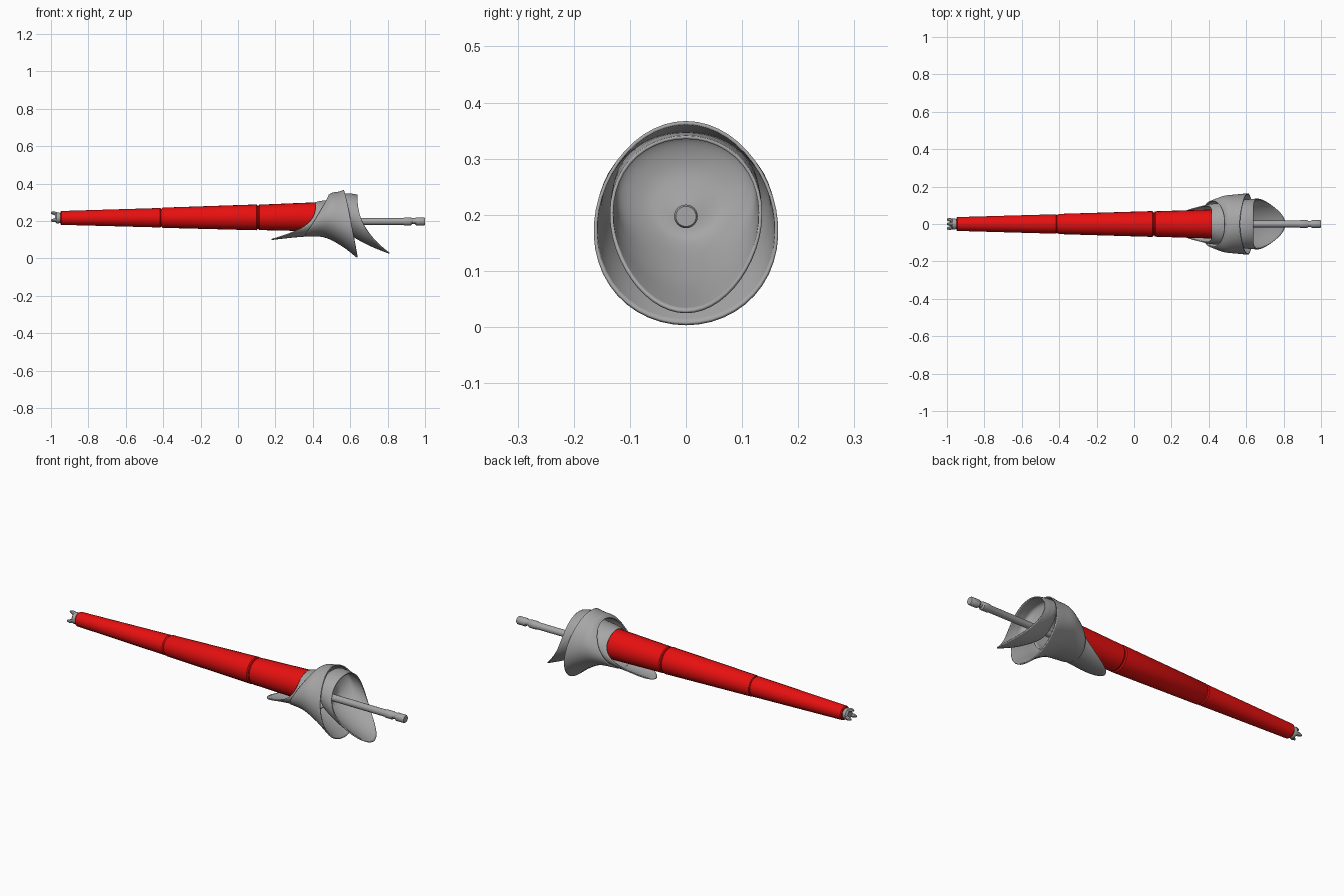
import bpy, bmesh, math

if "Cube" in bpy.data.objects:
    bpy.data.objects.remove(bpy.data.objects["Cube"])

def material(name, rgb):
    m = bpy.data.materials.new(name)
    m.diffuse_color = (*rgb, 1)
    m.use_nodes = True
    m.node_tree.nodes["Principled BSDF"].inputs["Base Color"].default_value = m.diffuse_color
    return m

RED = material("red_paint", (0.8, 0.005, 0.005))
GREY = material("grey_steel", (0.38, 0.38, 0.38))

def loft(name, rings, mat, caps=True, angle=35):
    """Skin a list of point rings; optionally close both ends."""
    bm = bmesh.new()
    rows = [[bm.verts.new(p) for p in r] for r in rings]
    n = len(rows[0])
    for a, b in zip(rows, rows[1:]):
        for i in range(n):
            j = (i + 1) % n
            bm.faces.new((a[i], a[j], b[j], b[i]))
    if caps:
        bm.faces.new(rows[0])
        bm.faces.new(rows[-1])
    bmesh.ops.recalc_face_normals(bm, faces=bm.faces)
    me = bpy.data.meshes.new(name)
    bm.to_mesh(me)
    bm.free()
    me.materials.append(mat)
    ob = bpy.data.objects.new(name, me)
    bpy.context.collection.objects.link(ob)
    bpy.context.view_layer.objects.active = ob
    ob.select_set(True)
    bpy.ops.object.shade_smooth_by_angle(angle=math.radians(angle))
    ob.select_set(False)
    return ob

def round_bar(name, profile, mat, n=24):
    """Turned part along x; profile is (x, radius, centre z)."""
    rings = [[(x, r * math.sin(2 * math.pi * i / n), z + r * math.cos(2 * math.pi * i / n))
              for i in range(n)] for x, r, z in profile]
    return loft(name, rings, mat)

def spline(rows, steps=6):
    """Smoothly interpolate the control rows."""
    out = []
    for k in range(len(rows) - 1):
        p0, p1, p2, p3 = (rows[max(0, min(len(rows) - 1, k + d))] for d in (-1, 0, 1, 2))
        for s in range(steps):
            t = s / steps
            out.append([0.5 * (2 * b + (c - a) * t + (2 * a - 5 * b + 4 * c - d) * t * t
                               + (3 * b - a - 3 * c + d) * t ** 3)
                        for a, b, c, d in zip(p0, p1, p2, p3)])
    return out + [list(rows[-1])]

def guard(name, rows, egg, thickness=0.006, n=48):
    """Flared sheet; rows are (x top, x bottom, z top, z bottom, half width, sweep power)."""
    rings = []
    for xt, xb, zt, zb, w, p in spline(rows):
        ring = []
        for i in range(n):
            a = 2 * math.pi * i / n
            t = (1 - math.cos(a)) / 2
            ring.append((xt + (xb - xt) * t ** p,
                         w * math.sin(a) * (1 + egg * math.cos(a)),
                         zt + (zb - zt) * t))
        rings.append(ring)
    ob = loft(name, rings, GREY, caps=False, angle=50)
    mod = ob.modifiers.new("thickness", 'SOLIDIFY')
    mod.thickness = thickness
    mod.offset = -1
    return ob

# Tapered shaft in three sections, with grooved joints
round_bar("shaft_front", [(-0.95, 0.033, 0.216), (-0.945, 0.037, 0.216), (-0.417, 0.052, 0.217),
                          (-0.412, 0.048, 0.217)], RED)
round_bar("shaft_middle", [(-0.408, 0.05, 0.217), (-0.402, 0.054, 0.217), (0.099, 0.069, 0.219),
                           (0.104, 0.064, 0.219)], RED)
round_bar("shaft_rear", [(0.109, 0.064, 0.219), (0.114, 0.068, 0.219), (0.43, 0.078, 0.222)], RED)
for name, x, r in (("front_joint", -0.41, 0.047), ("rear_joint", 0.1065, 0.062)):
    round_bar(name, [(x - 0.01, r, 0.218), (x + 0.01, r, 0.218)], RED)

# Crown tip: neck, collar and three outward prongs
round_bar("tip_neck", [(-0.978, 0.02, 0.216), (-0.97, 0.03, 0.216), (-0.96, 0.03, 0.216),
                       (-0.945, 0.024, 0.216)], GREY)
for k in range(3):
    a = 2 * math.pi * k / 3
    rings = []
    for x, r, s in ((-0.968, 0.019, 0.012), (-0.985, 0.026, 0.010), (-1.0, 0.027, 0.005)):
        c = (r * math.sin(a), 0.216 + r * math.cos(a))
        rings.append([(x, c[0] + s * math.sin(2 * math.pi * i / 8),
                       c[1] + s * math.cos(2 * math.pi * i / 8)) for i in range(8)])
    loft(f"tip_prong_{k + 1}", rings, GREY)

# Hand guard: three overlapping flared sheets
guard("guard_tail", [(0.415, 0.18, 0.301, 0.098, 0.098, 3.0),
                     (0.45, 0.33, 0.308, 0.114, 0.108, 2.0),
                     (0.54, 0.50, 0.318, 0.122, 0.115, 1.0)], 0.0)
guard("guard_bell", [(0.485, 0.355, 0.340, 0.116, 0.125, 1.1),
                     (0.505, 0.46, 0.351, 0.112, 0.150, 1.0),
                     (0.54, 0.555, 0.357, 0.065, 0.158, 0.9),
                     (0.565, 0.636, 0.367, 0.003, 0.164, 0.8)], -0.08)
guard("guard_cup", [(0.56, 0.56, 0.213, 0.18, 0.017, 1.0),
                    (0.545, 0.57, 0.28, 0.155, 0.07, 1.0),
                    (0.56, 0.615, 0.335, 0.122, 0.117, 1.3),
                    (0.595, 0.70, 0.341, 0.075, 0.126, 1.9),
                    (0.637, 0.81, 0.335, 0.03, 0.129, 2.3)], 0.12)

# Grip rod with a notched waist and a butt end
round_bar("grip", [(0.42, 0.017, 0.197), (0.88, 0.018, 0.197), (0.89, 0.021, 0.197),
                   (0.925, 0.021, 0.197), (0.932, 0.016, 0.199), (0.945, 0.016, 0.199),
                   (0.952, 0.021, 0.197), (0.995, 0.021, 0.197), (1.0, 0.018, 0.197)], GREY)
